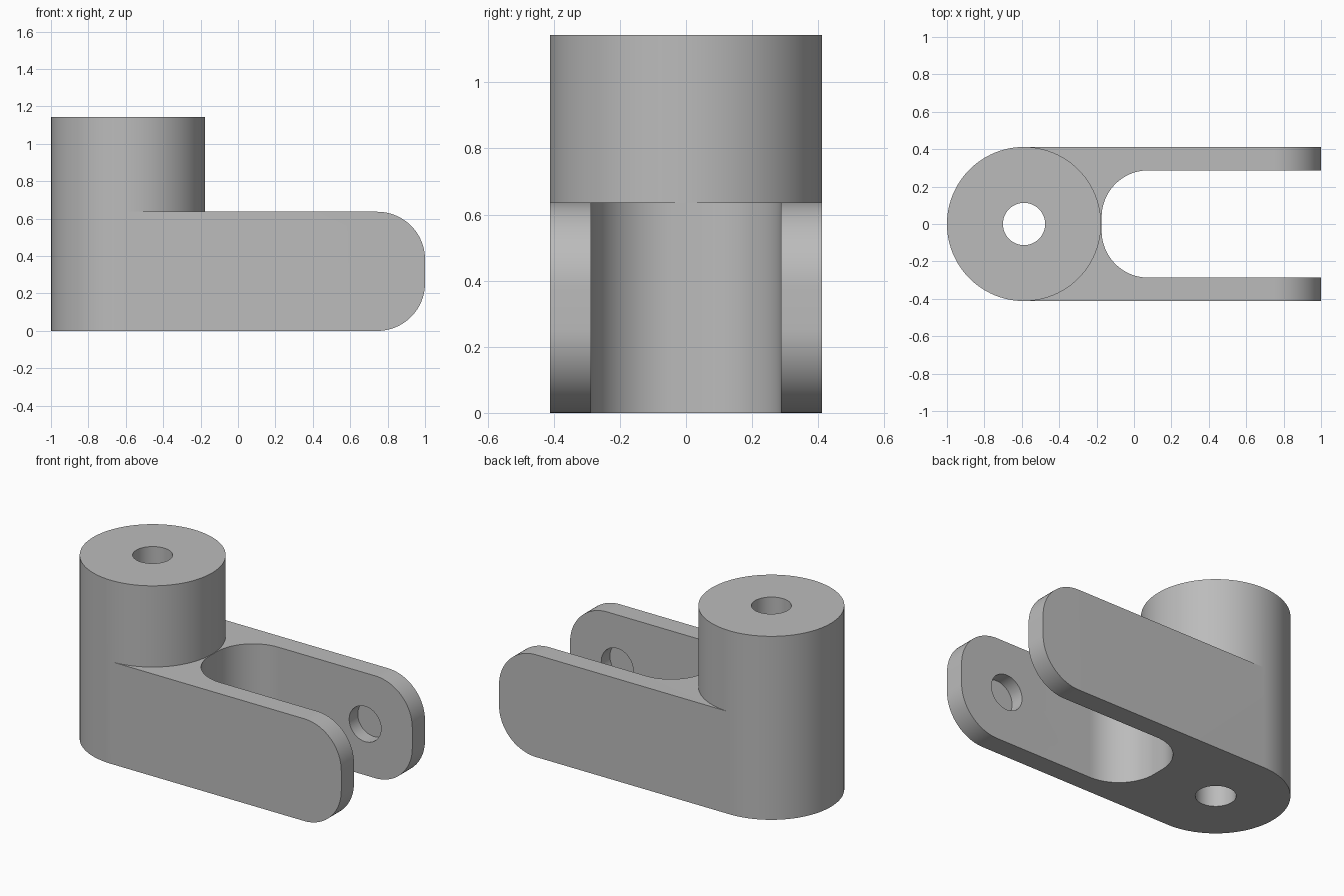
import bpy
import bmesh
from math import sin, cos, radians, pi
from mathutils import Matrix, Vector

cube = bpy.data.objects.get("Cube")
if cube:
    bpy.data.objects.remove(cube, do_unlink=True)

BOSS_X, R = -0.588, 0.412      # boss centre and outer radius
H, TOP = 0.637, 1.143          # fork height and total height
SLOT_X, SLOT_Y = -0.173, 0.287 # slot floor and half width
FILLET, BORE = 0.25, 0.113
PIN_X, PIN_DEPTH = 0.675, 0.085

grey = bpy.data.materials.new("plain grey")
grey.use_nodes = True
colour = (0.5, 0.5, 0.5, 1)
grey.diffuse_color = colour
grey.node_tree.nodes["Principled BSDF"].inputs["Base Color"].default_value = colour


def arc(cx, cy, r, start, end, steps):
    angles = [radians(start + (end - start) * i / steps) for i in range(steps + 1)]
    return [(cx + r * cos(a), cy + r * sin(a)) for a in angles]


def make_object(name, bm):
    bmesh.ops.recalc_face_normals(bm, faces=bm.faces[:])
    mesh = bpy.data.meshes.new(name)
    bm.to_mesh(mesh)
    bm.free()
    mesh.materials.append(grey)
    obj = bpy.data.objects.new(name, mesh)
    bpy.context.collection.objects.link(obj)
    return obj


def prism(outline, z0, z1):
    bm = bmesh.new()
    face = bm.faces.new([bm.verts.new((x, y, z0)) for x, y in outline])
    new = bmesh.ops.extrude_face_region(bm, geom=[face])["geom"]
    verts = [v for v in new if isinstance(v, bmesh.types.BMVert)]
    bmesh.ops.translate(bm, verts=verts, vec=(0, 0, z1 - z0))
    return bm


def boolean(obj, tool, operation):
    mod = obj.modifiers.new(tool.name, "BOOLEAN")
    mod.operation, mod.object, mod.solver = operation, tool, "EXACT"
    bpy.context.view_layer.objects.active = obj
    bpy.ops.object.modifier_apply(modifier=mod.name)
    bpy.data.objects.remove(tool, do_unlink=True)


# Fork: rounded heel, two arms and a filleted slot between them
outline = arc(BOSS_X, 0, R, 90, 270, 48) + [(1, -R), (1, -SLOT_Y)]
outline += arc(SLOT_X + FILLET, FILLET - SLOT_Y, FILLET, 270, 180, 20)
outline += arc(SLOT_X + FILLET, SLOT_Y - FILLET, FILLET, 180, 90, 20)
outline += [(1, SLOT_Y), (1, R)]
bm = prism(outline, 0, H)

# Rounded arm tips
tips = [e for e in bm.edges if all(v.co.x > 0.99 for v in e.verts)
        and abs(e.verts[0].co.z - e.verts[1].co.z) < 0.01]
bmesh.ops.bevel(bm, geom=tips, offset=0.255, segments=20, profile=0.5, affect="EDGES")
bracket = make_object("fork_bracket", bm)

# Round boss standing on the heel
boss = make_object("boss", prism(arc(BOSS_X, 0, R, 0, 360, 96)[:-1], H, TOP))
boolean(bracket, boss, "UNION")

# Vertical bore through boss and heel
bore = make_object("bore", prism(arc(BOSS_X, 0, BORE, 0, 360, 48)[:-1], -0.1, TOP + 0.1))
boolean(bracket, bore, "DIFFERENCE")

# Blind pin pockets, facing each other on the inner sides of the arms
bm = prism(arc(0, 0, 0.11, 0, 360, 48)[:-1], -SLOT_Y - PIN_DEPTH, SLOT_Y + PIN_DEPTH)
bm.transform(Matrix.Translation(Vector((PIN_X, 0, H / 2))) @ Matrix.Rotation(pi / 2, 4, "X"))
boolean(bracket, make_object("pin_pockets", bm), "DIFFERENCE")

# Smooth curved walls, sharp rims
bpy.ops.object.select_all(action="DESELECT")
bracket.select_set(True)
bpy.context.view_layer.objects.active = bracket
bpy.ops.object.shade_smooth_by_angle(angle=radians(30))
